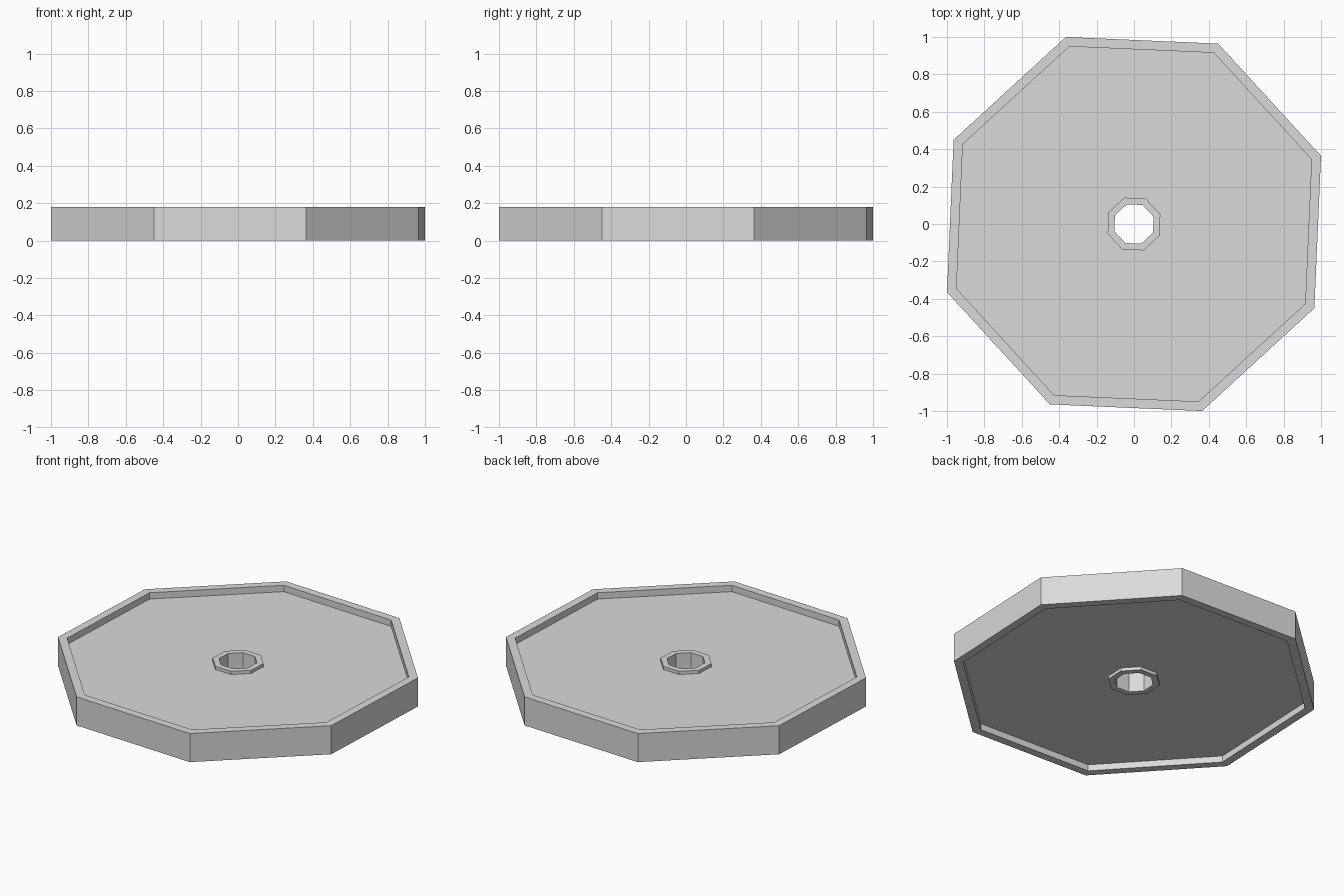
import bpy, bmesh
from math import cos, sin, tau, radians

cube = bpy.data.objects.get("Cube")
if cube:
    bpy.data.objects.remove(cube, do_unlink=True)

SIDES = 8
TURN = radians(20)
HEIGHT = 0.18
RECESS = 0.04       # depth of the web below the rim, top and bottom
HUB_DROP = 0.02     # hub faces sit slightly below the rim faces
R_RIM, R_INNER, R_HUB, R_BORE = 1.064, 1.01, 0.15, 0.112

grey = bpy.data.materials.new("light grey")
grey.use_nodes = True
colour = (0.7, 0.7, 0.7, 1)
grey.diffuse_color = colour
grey.node_tree.nodes["Principled BSDF"].inputs["Base Color"].default_value = colour


def revolve(name, profile):
    """Sweep a closed (radius, z) profile around z in flat steps."""
    bm = bmesh.new()
    rings = []
    for i in range(SIDES):
        a = TURN + tau * i / SIDES
        rings.append([bm.verts.new((r * cos(a), r * sin(a), z)) for r, z in profile])
    n = len(profile)
    for i in range(SIDES):
        here, there = rings[i], rings[(i + 1) % SIDES]
        for j in range(n):
            k = (j + 1) % n
            bm.faces.new((here[j], there[j], there[k], here[k]))
    bmesh.ops.recalc_face_normals(bm, faces=bm.faces)
    mesh = bpy.data.meshes.new(name)
    bm.to_mesh(mesh)
    bm.free()
    mesh.materials.append(grey)
    obj = bpy.data.objects.new(name, mesh)
    bpy.context.collection.objects.link(obj)
    return obj


# Lower half of the section, from bore to outer wall; the upper half mirrors it
lower = [(R_BORE, HUB_DROP), (R_HUB, HUB_DROP), (R_HUB, RECESS),
         (R_INNER, RECESS), (R_INNER, 0), (R_RIM, 0)]
upper = [(r, HEIGHT - z) for r, z in reversed(lower)]

# Octagonal plate with raised rim, recessed web and bored hub
revolve("rimmed_plate", lower + upper)
